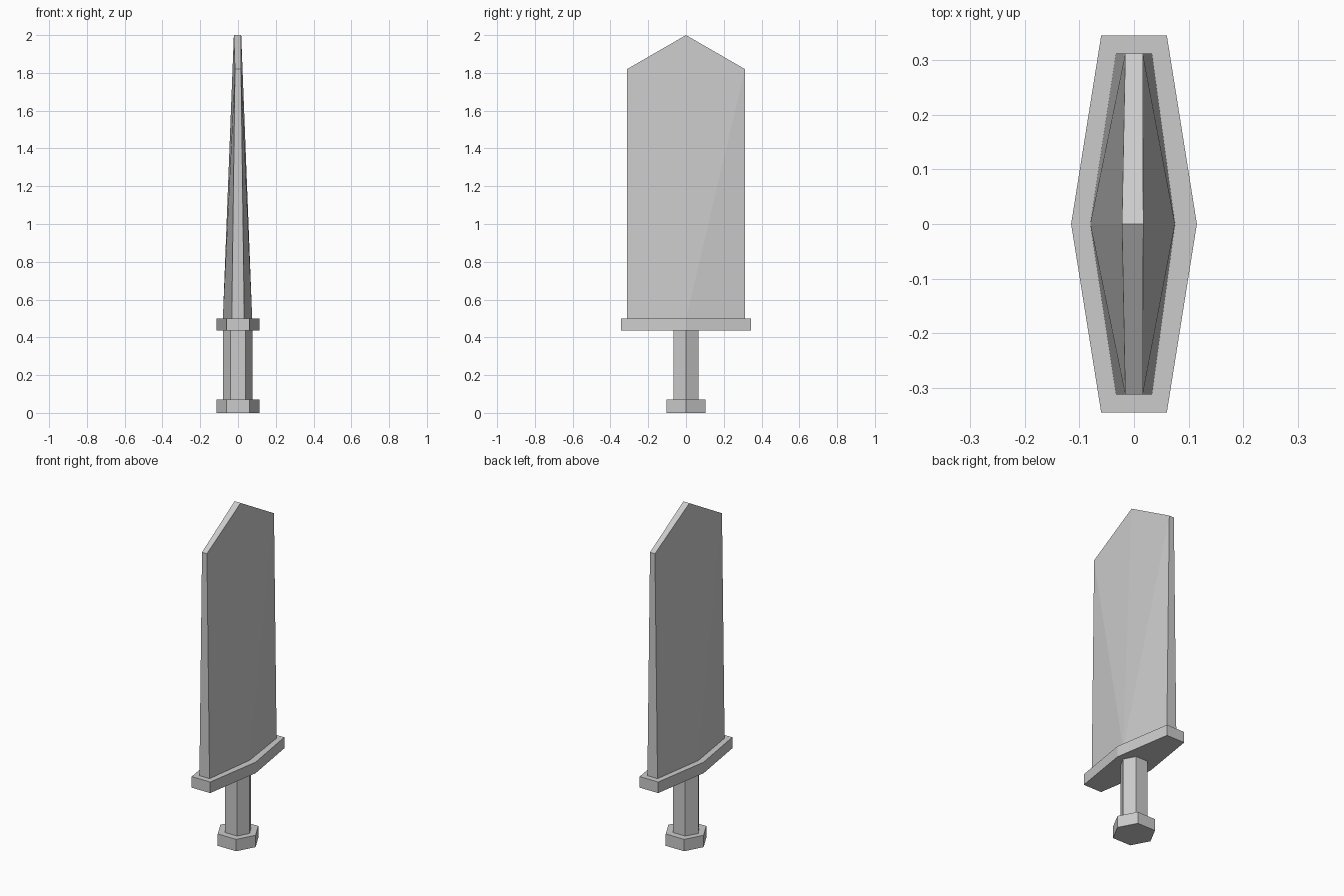
import bpy
import bmesh

cube = bpy.data.objects.get("Cube")
if cube:
    bpy.data.objects.remove(cube, do_unlink=True)

# Single flat grey for the whole sword
grey = bpy.data.materials.new("light_grey")
grey.use_nodes = True
colour = (0.6, 0.6, 0.6, 1)
grey.diffuse_color = colour
grey.node_tree.nodes["Principled BSDF"].inputs["Base Color"].default_value = colour


def finish(name, bm):
    bmesh.ops.recalc_face_normals(bm, faces=bm.faces)
    mesh = bpy.data.meshes.new(name)
    bm.to_mesh(mesh)
    bm.free()
    mesh.materials.append(grey)
    bpy.context.collection.objects.link(bpy.data.objects.new(name, mesh))


def hex_ring(mid_x, end_x, end_y, shift=0):
    """Six-sided outline with its points on the x axis."""
    return [(mid_x + shift, 0), (end_x, end_y), (-end_x, end_y),
            (-mid_x + shift, 0), (-end_x, -end_y), (end_x, -end_y)]


def hex_prism(name, ring, bottom, top):
    bm = bmesh.new()
    base = bm.faces.new([bm.verts.new((x, y, bottom)) for x, y in ring])
    extruded = bmesh.ops.extrude_face_region(bm, geom=[base], use_keep_orig=True)
    verts = [v for v in extruded["geom"] if isinstance(v, bmesh.types.BMVert)]
    bmesh.ops.translate(bm, verts=verts, vec=(0, 0, top - bottom))
    finish(name, bm)


# Handle parts
hex_prism("pommel", hex_ring(0.115, 0.06, 0.103), 0, 0.07)
hex_prism("grip", hex_ring(0.078, 0.04, 0.066, -0.002), 0.07, 0.435)
hex_prism("guard", hex_ring(0.115, 0.06, 0.345), 0.435, 0.5)

# Tapered blade: six-sided base rising to two shoulders and a ridge tip
bm = bmesh.new()
lower = [bm.verts.new((x, y, 0.5)) for x, y in hex_ring(0.0775, 0.033, 0.312, -0.0025)]
upper = [bm.verts.new((x, y, 1.82 if y else 2))
         for x, y in hex_ring(0.0195, 0.016, 0.312, -0.0025)]
bm.faces.new(lower)
for mid in (0, 3):
    for end in ((mid + 1) % 6, (mid - 1) % 6):
        # Broad side, creased from the base centre to the shoulder
        bm.faces.new((lower[mid], lower[end], upper[end]))
        bm.faces.new((lower[mid], upper[end], upper[mid]))
for a, b in ((1, 2), (4, 5)):
    # Narrow edge and the sloping top above it
    bm.faces.new((lower[a], lower[b], upper[b], upper[a]))
bm.faces.new((upper[0], upper[1], upper[2], upper[3]))
bm.faces.new((upper[3], upper[4], upper[5], upper[0]))
finish("blade", bm)
